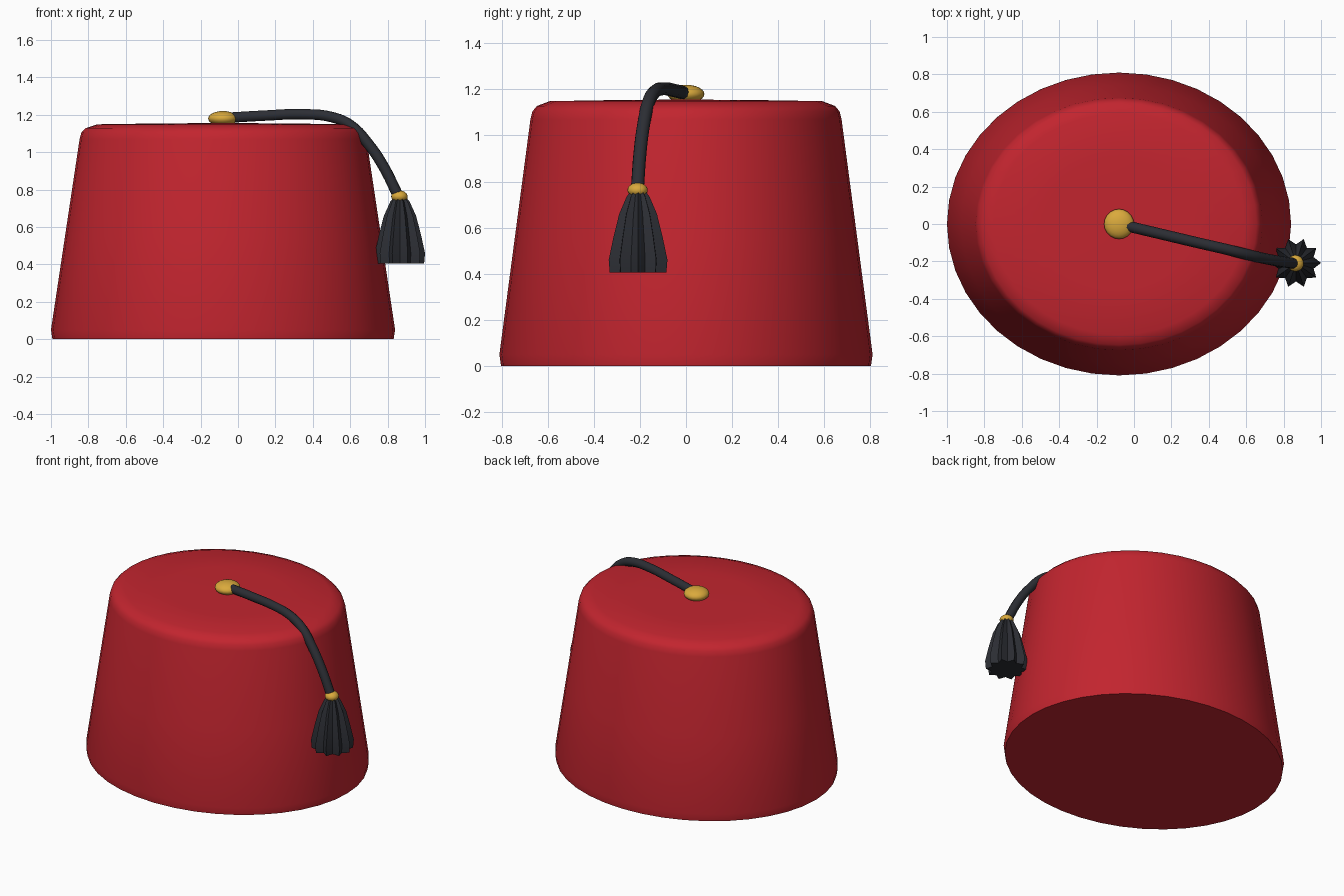
import bpy, bmesh, math
from mathutils import Vector

if "Cube" in bpy.data.objects:
    bpy.data.objects.remove(bpy.data.objects["Cube"])


def material(name, rgb):
    m = bpy.data.materials.new(name)
    m.diffuse_color = (*rgb, 1)
    m.use_nodes = True
    m.node_tree.nodes["Principled BSDF"].inputs["Base Color"].default_value = m.diffuse_color
    return m


RED = material("red felt", (0.54, 0.018, 0.028))
BLACK = material("black thread", (0.025, 0.027, 0.034))
GOLD = material("gold", (0.70, 0.40, 0.045))


def lathe(name, profile, sides, centre, mat, sy=1.0, notch=1.0, angle=None):
    """Closed turned shape from (radius, z) rings; notch < 1 makes star rings."""
    bm = bmesh.new()
    rings = []
    for r, z in profile:
        ring = []
        for i in range(sides):
            a = 2 * math.pi * i / sides
            k = r * (notch if i % 2 else 1)
            ring.append(bm.verts.new((k * math.cos(a), k * math.sin(a) * sy, z)))
        rings.append(ring)
    for lo, hi in zip(rings, rings[1:]):
        for i in range(sides):
            j = (i + 1) % sides
            bm.faces.new((lo[i], lo[j], hi[j], hi[i]))
    bm.faces.new(rings[0][::-1])
    bm.faces.new(rings[-1])
    return finish(name, bm, centre, mat, angle)


def finish(name, bm, centre, mat, angle):
    bmesh.ops.recalc_face_normals(bm, faces=bm.faces)
    me = bpy.data.meshes.new(name)
    bm.to_mesh(me)
    bm.free()
    me.materials.append(mat)
    ob = bpy.data.objects.new(name, me)
    ob.location = centre
    bpy.context.collection.objects.link(ob)
    if angle:
        bpy.ops.object.select_all(action='DESELECT')
        ob.select_set(True)
        bpy.context.view_layer.objects.active = ob
        bpy.ops.object.shade_smooth_by_angle(angle=math.radians(angle))
    return ob


def ball(name, radius, height, centre, mat):
    bm = bmesh.new()
    bmesh.ops.create_uvsphere(bm, u_segments=20, v_segments=12, radius=1)
    bmesh.ops.scale(bm, vec=(radius, radius, height), verts=bm.verts)
    return finish(name, bm, centre, mat, 40)


# Hat body: oval tapered cone with a rounded rim and slightly domed crown
lathe("hat_body",
      [(0.912, 0), (0.92, 0.05), (0.845, 0.55), (0.767, 1.07), (0.757, 1.105),
       (0.735, 1.128), (0.672, 1.149), (0.4, 1.153), (0.02, 1.156)],
      40, (-0.08, 0, 0), RED, sy=0.88, angle=50)

# Crown button
ball("crown_button", 0.08, 0.04, (-0.08, 0, 1.18), GOLD)

# Cord draped over the rim
path = [(-0.04, -0.01, 1.185), (0.15, -0.055, 1.196), (0.34, -0.10, 1.203),
        (0.50, -0.137, 1.188), (0.60, -0.162, 1.145), (0.70, -0.185, 1.04),
        (0.78, -0.20, 0.92), (0.85, -0.21, 0.78)]
curve = bpy.data.curves.new("cord", 'CURVE')
curve.dimensions = '3D'
curve.bevel_depth = 0.029
curve.bevel_resolution = 3
curve.resolution_u = 5
curve.use_fill_caps = True
spline = curve.splines.new('BEZIER')
spline.bezier_points.add(len(path) - 1)
for bp, co in zip(spline.bezier_points, path):
    bp.co = Vector(co)
    bp.handle_left_type = bp.handle_right_type = 'AUTO'
curve.materials.append(BLACK)
cord = bpy.data.objects.new("cord", curve)
bpy.context.collection.objects.link(cord)

# Tassel: ten-pointed pleated skirt, with a gold binding above
lathe("tassel", [(0.129, 0.405), (0.134, 0.46), (0.112, 0.56), (0.086, 0.66),
                 (0.052, 0.735), (0.036, 0.755)],
      20, (0.866, -0.208, 0), BLACK, notch=0.74, angle=25)
ball("tassel_binding", 0.044, 0.032, (0.863, -0.21, 0.763), GOLD)
